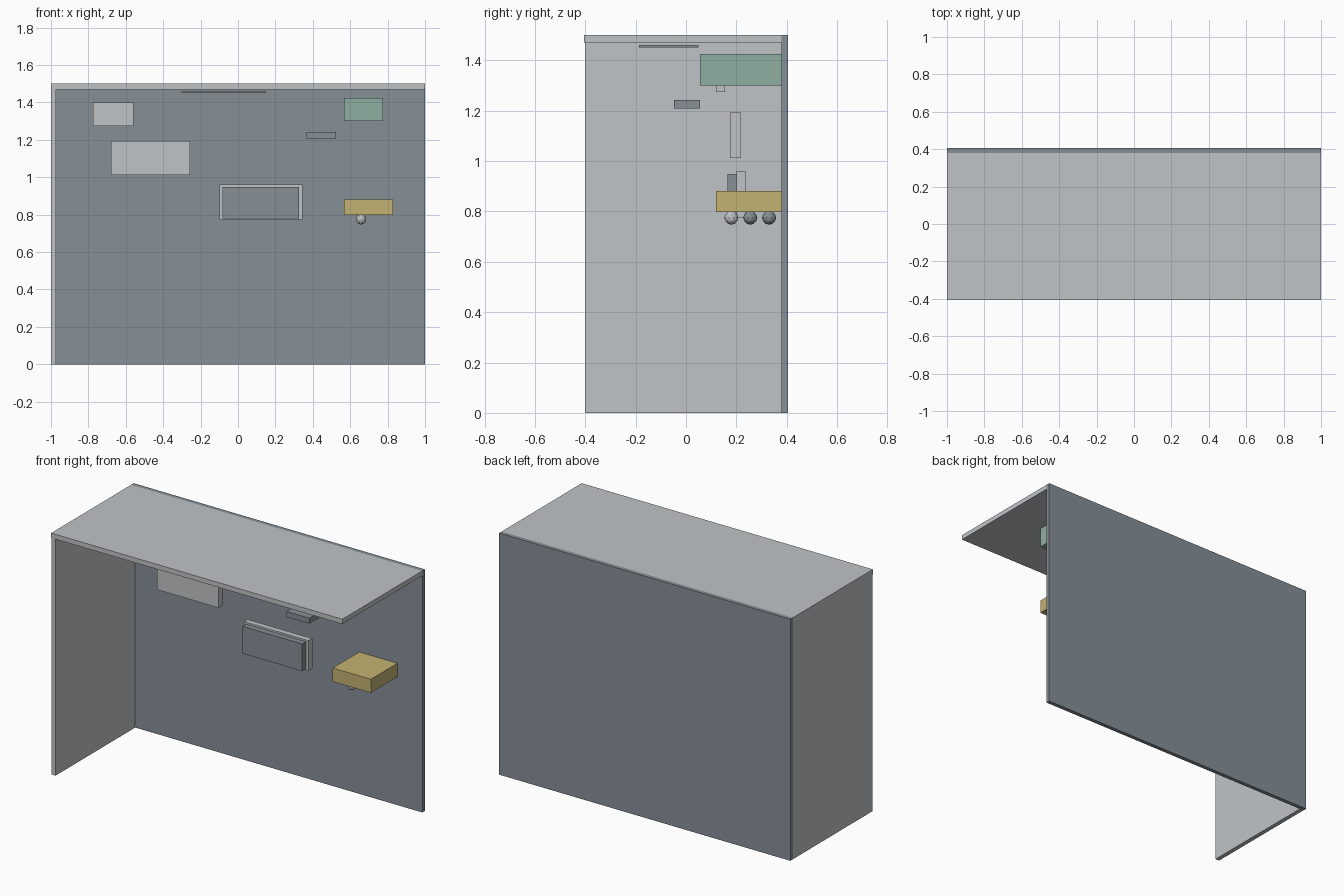
import bpy, bmesh
from mathutils import Vector

if "Cube" in bpy.data.objects:
    bpy.data.objects.remove(bpy.data.objects["Cube"])


def srgb(r, g, b):
    return tuple((c / 255 / 12.92) if c <= 10 else ((c / 255 + 0.055) / 1.055) ** 2.4
                 for c in (r, g, b)) + (1.0,)


def material(name, *rgb):
    m = bpy.data.materials.new(name)
    m.diffuse_color = srgb(*rgb)
    m.use_nodes = True
    m.node_tree.nodes["Principled BSDF"].inputs["Base Color"].default_value = m.diffuse_color
    return m


LIGHT = material("light_grey", 192, 196, 199)
SLATE = material("slate_grey", 134, 144, 151)
OCHRE = material("ochre", 196, 178, 114)
GREEN = material("sage_green", 144, 175, 161)


def add(name, bm, mat):
    mesh = bpy.data.meshes.new(name)
    bm.to_mesh(mesh)
    bm.free()
    mesh.materials.append(mat)
    ob = bpy.data.objects.new(name, mesh)
    bpy.context.collection.objects.link(ob)
    return ob


def box(name, x, y, z, mat):
    """Axis-aligned box from its three (min, max) spans."""
    bm = bmesh.new()
    bmesh.ops.create_cube(bm, size=1)
    for v in bm.verts:
        v.co = Vector([(a + b) / 2 + c * (b - a) for c, (a, b) in zip(v.co, (x, y, z))])
    return add(name, bm, mat)


def ball(name, centre, radius, mat):
    bm = bmesh.new()
    bmesh.ops.create_icosphere(bm, subdivisions=2, radius=radius)
    bmesh.ops.translate(bm, verts=bm.verts, vec=centre)
    return add(name, bm, mat)


# Open shell: back wall, side wall and roof
box("back_wall", (-1, 1), (0.38, 0.405), (0, 1.5), SLATE)
box("side_wall", (-1, -0.972), (-0.402, 0.38), (0, 1.47), LIGHT)
box("roof", (-1, 1), (-0.405, 0.38), (1.47, 1.5), LIGHT)

# Panels hanging in front of the back wall
box("small_panel", (-0.775, -0.56), (0.12, 0.155), (1.275, 1.40), LIGHT)
box("wide_panel", (-0.68, -0.257), (0.175, 0.218), (1.013, 1.193), LIGHT)
box("screen_backing", (-0.099, 0.345), (0.20, 0.236), (0.773, 0.96), LIGHT)
box("screen", (-0.083, 0.326), (0.164, 0.20), (0.78, 0.949), SLATE)

# Ceiling strip and small floating block
box("ceiling_strip", (-0.302, 0.147), (-0.187, 0.05), (1.451, 1.461), SLATE)
box("small_block", (0.366, 0.524), (-0.047, 0.056), (1.208, 1.242), SLATE)

# Wall boxes
box("green_cabinet", (0.567, 0.775), (0.055, 0.38), (1.30, 1.425), GREEN)
box("ochre_shelf", (0.567, 0.829), (0.119, 0.38), (0.797, 0.881), OCHRE)

# Row of knobs under the shelf
for i, mat in enumerate((LIGHT, SLATE, SLATE)):
    ball(f"knob_{i + 1}", (0.658, 0.18 + 0.075 * i, 0.775), 0.028, mat)
